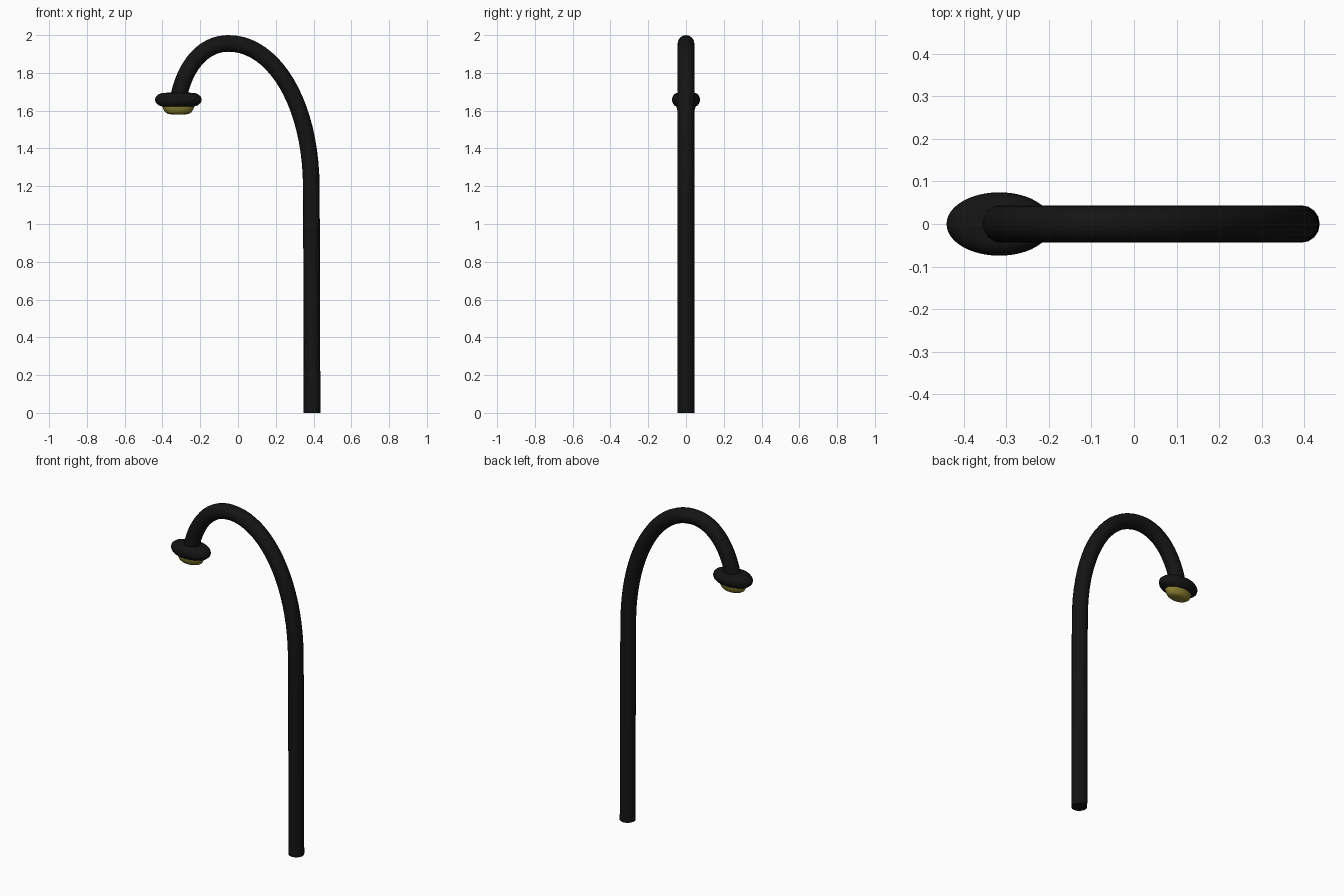
import bpy, bmesh
from math import cos, sin, tau, radians

if "Cube" in bpy.data.objects:
    bpy.data.objects.remove(bpy.data.objects["Cube"])


def material(name, rgb):
    m = bpy.data.materials.new(name)
    m.diffuse_color = (*rgb, 1)
    m.use_nodes = True
    m.node_tree.nodes["Principled BSDF"].inputs["Base Color"].default_value = m.diffuse_color
    return m


black = material("black_metal", (0.007, 0.007, 0.007))
amber = material("amber_lens", (0.25, 0.21, 0.03))


def finish(ob, mat):
    ob.data.materials.clear()
    ob.data.materials.append(mat)
    bpy.ops.object.select_all(action='DESELECT')
    ob.select_set(True)
    bpy.context.view_layer.objects.active = ob
    bpy.ops.object.shade_smooth_by_angle(angle=radians(40))


def oval_lathe(name, profile, x, squash, mat, n=48):
    """Revolve an (r, z) profile about z, squashed in y, capped at both ends."""
    bm = bmesh.new()
    rings = [[bm.verts.new((x + r * cos(tau * i / n), squash * r * sin(tau * i / n), z))
              for i in range(n)] for r, z in profile]
    for a, b in zip(rings, rings[1:]):
        for i in range(n):
            j = (i + 1) % n
            bm.faces.new((a[i], a[j], b[j], b[i]))
    bm.faces.new(rings[0][::-1])
    bm.faces.new(rings[-1])
    me = bpy.data.meshes.new(name)
    bm.to_mesh(me)
    bm.free()
    ob = bpy.data.objects.new(name, me)
    bpy.context.collection.objects.link(ob)
    finish(ob, mat)


# Post: straight column that bends over into a gooseneck (x, z: point, left, right)
path = [
    ((0.392, 0), (0.392, -0.3), (0.391, 0.4)),
    ((0.388, 1.2), (0.390, 0.8), (0.385, 1.64)),
    ((-0.05, 1.956), (0.19, 1.956), (-0.19, 1.956)),
    ((-0.317, 1.66), (-0.285, 1.83), (-0.33, 1.6)),
]
cu = bpy.data.curves.new("post_path", 'CURVE')
cu.dimensions = '3D'
cu.bevel_depth = 0.044
cu.bevel_resolution = 6
cu.resolution_u = 20
cu.use_fill_caps = True
sp = cu.splines.new('BEZIER')
sp.bezier_points.add(len(path) - 1)
for bp, pts in zip(sp.bezier_points, path):
    bp.handle_left_type = bp.handle_right_type = 'FREE'
    bp.co, bp.handle_left, bp.handle_right = [(x, 0, z) for x, z in pts]
post = bpy.data.objects.new("post", cu)
bpy.context.collection.objects.link(post)
post.select_set(True)
bpy.context.view_layer.objects.active = post
bpy.ops.object.convert(target='MESH')
post = bpy.context.view_layer.objects.active
post.name = "post"
finish(post, black)

# Lamp head: rounded oval housing
oval_lathe("lamp_housing",
           [(0.06, 1.621), (0.085, 1.622), (0.105, 1.629), (0.119, 1.642), (0.124, 1.658),
            (0.119, 1.674), (0.105, 1.687), (0.085, 1.694), (0.06, 1.695)],
           -0.316, 0.6, black)

# Lens below the housing
oval_lathe("lamp_lens",
           [(0.035, 1.58), (0.056, 1.583), (0.071, 1.593), (0.081, 1.61), (0.085, 1.63)],
           -0.316, 0.6, amber)
